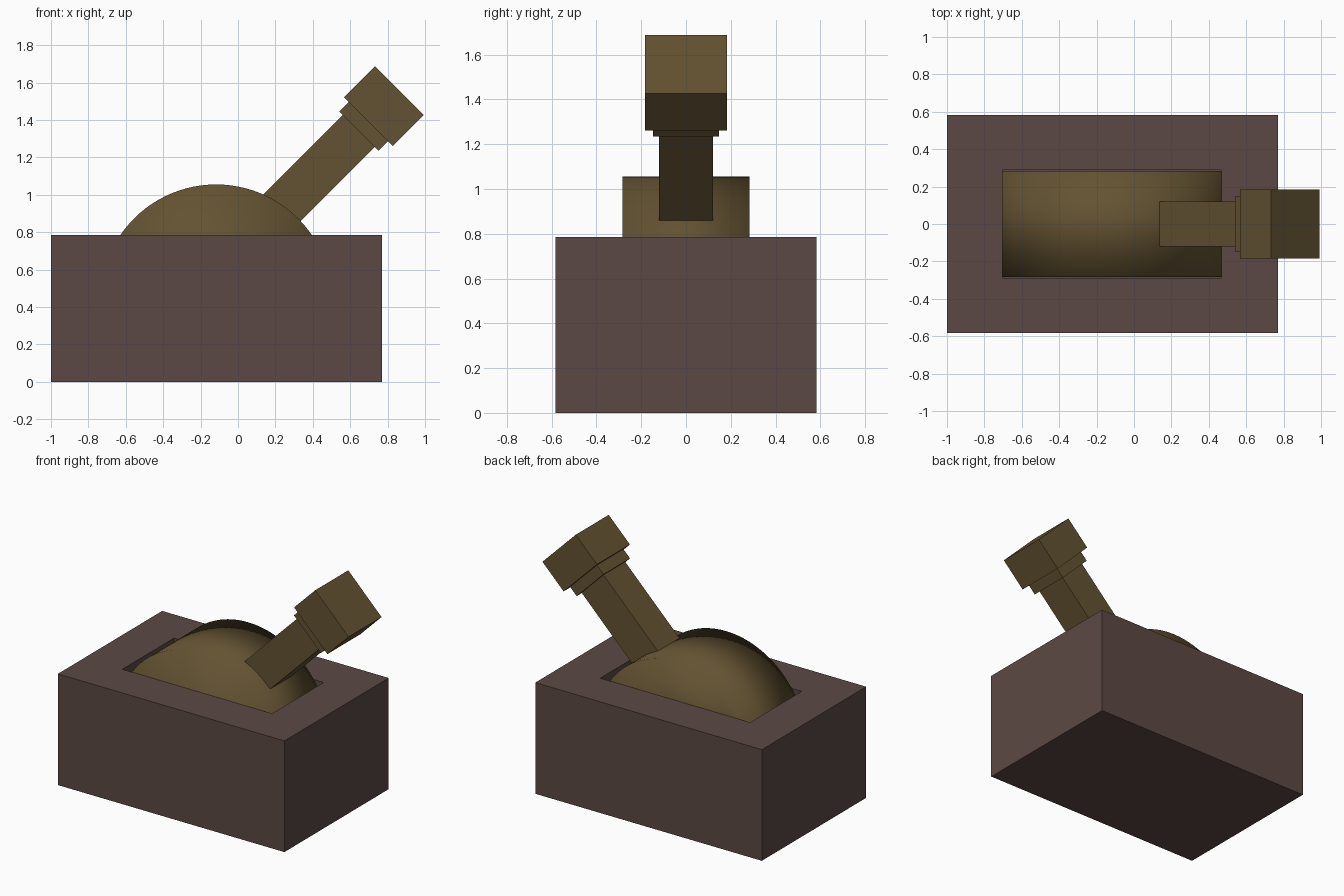
import bpy, bmesh, math
from mathutils import Matrix, Vector

if "Cube" in bpy.data.objects:
    bpy.data.objects.remove(bpy.data.objects["Cube"])


def material(name, rgb):
    m = bpy.data.materials.new(name)
    m.diffuse_color = (*rgb, 1)
    m.use_nodes = True
    m.node_tree.nodes["Principled BSDF"].inputs["Base Color"].default_value = m.diffuse_color
    return m


stone = material("dark_stone", (0.105, 0.066, 0.058))
wood = material("brown_wood", (0.125, 0.085, 0.032))


def finish(bm, name, mat):
    bmesh.ops.recalc_face_normals(bm, faces=bm.faces[:])
    me = bpy.data.meshes.new(name)
    bm.to_mesh(me)
    bm.free()
    ob = bpy.data.objects.new(name, me)
    me.materials.append(mat)
    bpy.context.collection.objects.link(ob)
    return ob


def box(name, size, matrix, mat):
    bm = bmesh.new()
    bmesh.ops.create_cube(bm, size=1, matrix=matrix @ Matrix.Diagonal((*size, 1)))
    return finish(bm, name, mat)


# Base block with a rectangular pocket sunk into the top
AXIS_X, AXIS_Z, RADIUS = -0.117, 0.435, 0.62
TOP = 0.785
bm = bmesh.new()
bmesh.ops.create_cube(bm, size=1, matrix=Matrix.Translation((-0.115, 0, TOP / 2))
                      @ Matrix.Diagonal((1.77, 1.164, TOP, 1)))
top = max(bm.faces, key=lambda f: f.calc_center_median().z)
bmesh.ops.inset_region(bm, faces=[top], thickness=0.294)
for v in top.verts:
    v.co.x = AXIS_X + math.copysign(0.585, v.co.x - AXIS_X)
    v.co.y = math.copysign(0.288, v.co.y)
floor = bmesh.ops.extrude_face_region(bm, geom=[top])["geom"]
bmesh.ops.delete(bm, geom=[top], context='FACES_ONLY')
for v in floor:
    if isinstance(v, bmesh.types.BMVert):
        v.co.z = AXIS_Z
finish(bm, "base", stone)

# Rounded pivot: half drum lying along y, smooth all over
bm = bmesh.new()
N = 48
arc = [bm.verts.new((AXIS_X + RADIUS * math.cos(math.pi * i / N), -0.283,
                     AXIS_Z + RADIUS * math.sin(math.pi * i / N))) for i in range(N + 1)]
cap = bm.faces.new(arc)
ext = bmesh.ops.extrude_face_region(bm, geom=[cap], use_keep_orig=True)["geom"]
bmesh.ops.translate(bm, vec=(0, 0.566, 0),
                    verts=[v for v in ext if isinstance(v, bmesh.types.BMVert)])
for f in bm.faces:
    f.smooth = True
finish(bm, "pivot_drum", wood)

# Lever: three square sections stacked along an axis tilted 45 degrees
along = Vector((1, 0, 1)).normalized()
across = Vector((1, 0, -1)).normalized()
for name, width, start, end in (("lever_shaft", 0.242, 0.60, 1.42),
                                ("lever_collar", 0.296, 1.404, 1.49),
                                ("lever_head", 0.368, 1.477, 1.711)):
    centre = along * (start + end) / 2 + across * -0.491
    box(name, (width, width, end - start),
        Matrix.Translation(centre) @ Matrix.Rotation(math.radians(45), 4, 'Y'), wood)
